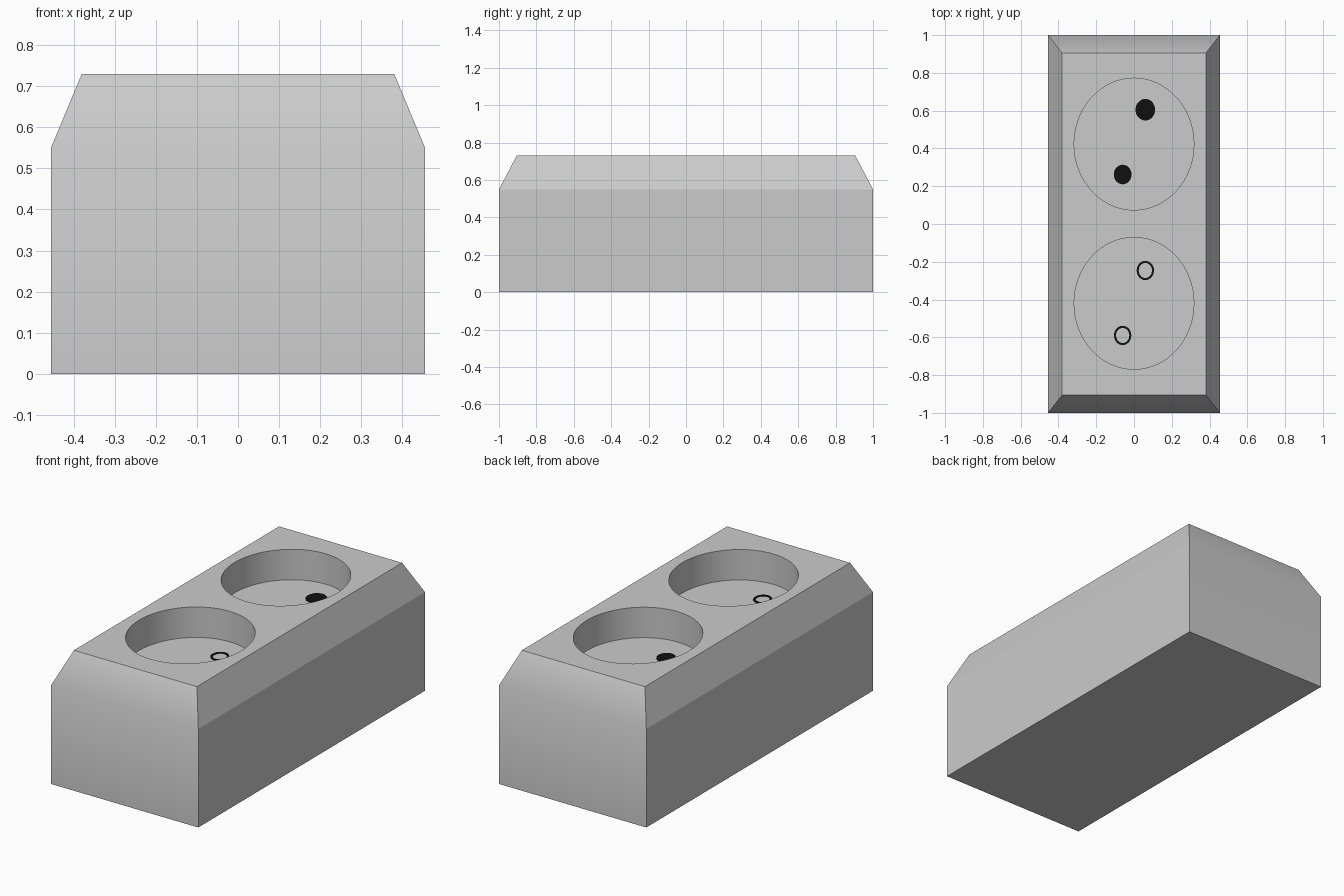
import bpy, bmesh, math

if "Cube" in bpy.data.objects:
    bpy.data.objects.remove(bpy.data.objects["Cube"])

BODY_TOP, FLOOR = 0.73, 0.56

black = bpy.data.materials.new("black_plastic")
black.diffuse_color = (0.005, 0.005, 0.005, 1)
black.use_nodes = True
black.node_tree.nodes["Principled BSDF"].inputs["Base Color"].default_value = black.diffuse_color


def make_object(name, bm, material=None):
    bmesh.ops.recalc_face_normals(bm, faces=bm.faces)
    mesh = bpy.data.meshes.new(name)
    bm.to_mesh(mesh)
    bm.free()
    obj = bpy.data.objects.new(name, mesh)
    bpy.context.collection.objects.link(obj)
    if material:
        mesh.materials.append(material)
    return obj


def loft(bm, rings, closed=False):
    """Bridge successive point rings; cap both ends unless closed."""
    loops = [[bm.verts.new(p) for p in r] for r in rings]
    pairs = list(zip(loops, loops[1:]))
    if closed:
        pairs.append((loops[-1], loops[0]))
    sides = []
    for a, b in pairs:
        for i in range(len(a)):
            j = (i + 1) % len(a)
            sides.append(bm.faces.new((a[i], a[j], b[j], b[i])))
    if not closed:
        bm.faces.new(loops[0])
        bm.faces.new(loops[-1])
    return sides


def rect(x, y, z):
    return [(-x, -y, z), (x, -y, z), (x, y, z), (-x, y, z)]


def ellipse(cx, cy, rx, ry, z, n):
    return [(cx + rx * math.cos(math.tau * i / n),
             cy + ry * math.sin(math.tau * i / n), z) for i in range(n)]


# Housing: box with chamfered top; end walls blend smoothly into their chamfers
bm = bmesh.new()
loft(bm, [rect(0.455, 1, 0), rect(0.455, 1, 0.55), rect(0.38, 0.905, BODY_TOP)])
bm.normal_update()
for f in bm.faces:
    f.smooth = abs(f.normal.y) > 0.5
housing = make_object("housing", bm)

# Two round socket wells cut into the top
bm = bmesh.new()
for cy in (0.423, -0.42):
    for f in loft(bm, [ellipse(0, cy, 0.317, 0.349, z, 64) for z in (FLOOR, 0.9)]):
        f.smooth = True
cutter = make_object("well_cutter", bm)
cutter.hide_render = True
mod = housing.modifiers.new("wells", 'BOOLEAN')
mod.operation, mod.solver, mod.object = 'DIFFERENCE', 'EXACT', cutter
bpy.context.view_layer.objects.active = housing
bpy.ops.object.modifier_apply(modifier=mod.name)
bpy.data.objects.remove(cutter)

# Solid black contact discs in the rear well
for name, cx, cy, rx, ry in (("contact_disc_right", 0.06, 0.605, 0.052, 0.057),
                             ("contact_disc_left", -0.06, 0.262, 0.047, 0.052)):
    bm = bmesh.new()
    loft(bm, [ellipse(cx, cy, rx, ry, z, 32) for z in (FLOOR - 0.02, FLOOR + 0.004)])
    make_object(name, bm, black)

# Thin black contact rings in the front well
for name, cx, cy in (("contact_ring_right", 0.06, -0.246),
                     ("contact_ring_left", -0.06, -0.59)):
    bm = bmesh.new()
    section = [(0, -0.01), (0, 0.004), (-0.011, 0.004), (-0.011, -0.01)]
    loft(bm, [ellipse(cx, cy, 0.046 + d, 0.051 + d, FLOOR + h, 32)
              for d, h in section], closed=True)
    make_object(name, bm, black)
